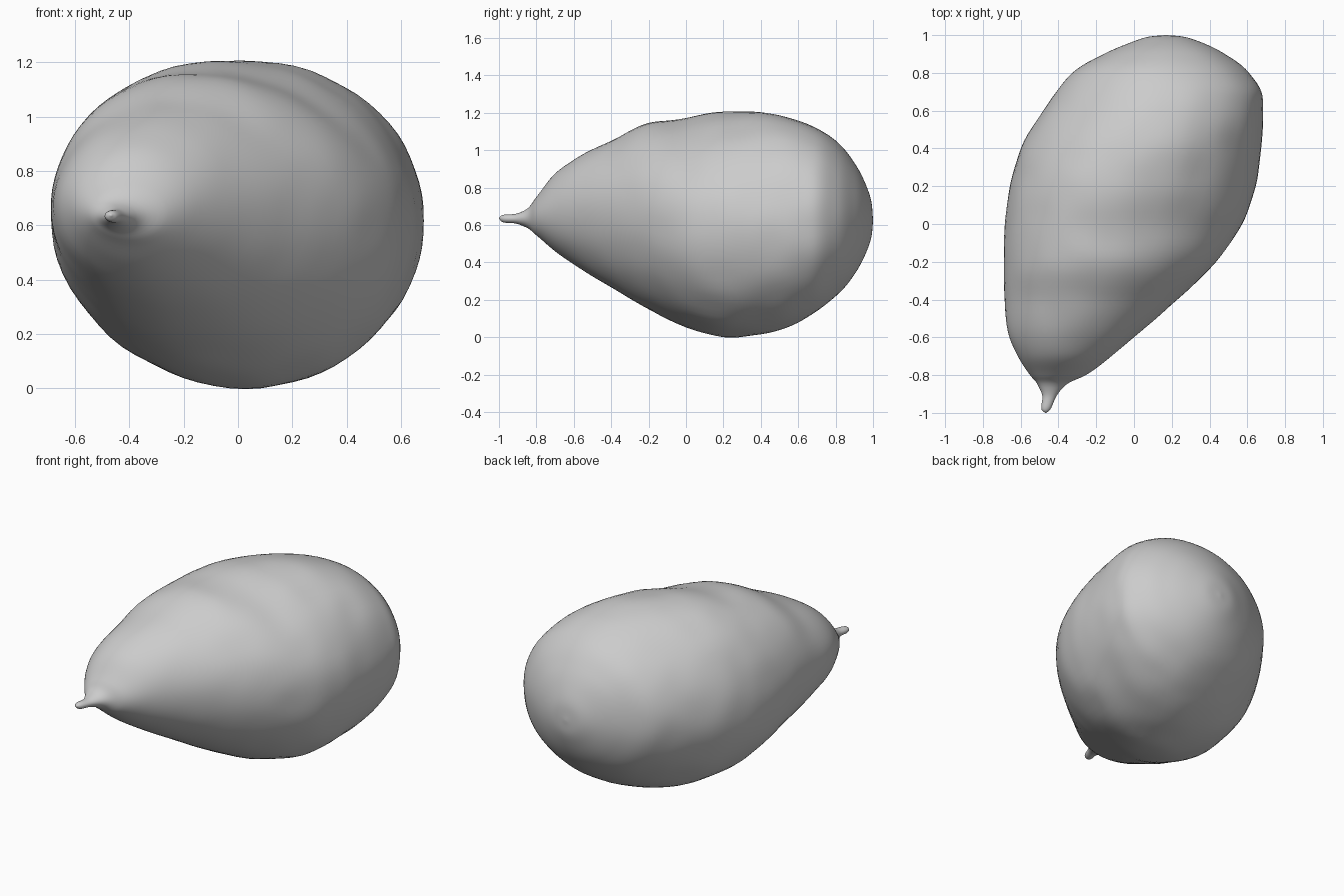
import bpy
import bmesh
import math
from mathutils import Vector, noise

# Remove the default cube only
cube = bpy.data.objects.get("Cube")
if cube:
    bpy.data.objects.remove(cube, do_unlink=True)

SEGMENTS = 72      # points around each ring
STEPS = 6          # rings between neighbouring stations

# Stations along the fruit: y, x min, x max, z min, z max, sideways lean of the crest
STATIONS = [
    (-1.0, -.47, -.465, .635, .64, 0),
    (-.985, -.488, -.446, .618, .652, 0),
    (-.91, -.485, -.41, .608, .66, 0),
    (-.86, -.505, -.37, .59, .68, 0),
    (-.8, -.55, -.255, .545, .75, 0),
    (-.7, -.615, -.12, .46, .875, 0),
    (-.6, -.66, 0, .39, .95, 0),
    (-.4, -.685, .23, .265, 1.05, -.02),
    (-.2, -.69, .435, .15, 1.145, -.05),
    (0, -.685, .575, .052, 1.172, -.08),
    (.2, -.655, .645, .003, 1.207, -.05),
    (.4, -.60, .67, .016, 1.203, .01),
    (.6, -.48, .685, .08, 1.16, .03),
    (.7, -.41, .677, .14, 1.115, .02),
    (.8, -.325, .61, .22, 1.05, .01),
    (.9, -.16, .48, .335, .935, 0),
    (.96, -.02, .36, .445, .82, 0),
    (.99, .07, .27, .53, .73, 0),
    (1.0, .165, .175, .62, .63, 0),
]


def smooth_stations(stations):
    """Refine the stations into close cross-sections, spaced by distance so no seams show."""
    points = [Vector(s) for s in stations]
    last = len(points) - 1
    spans = [(b - a).length for a, b in zip(points, points[1:])]
    slopes = [(b - a) / h for a, b, h in zip(points, points[1:], spans)]
    tangents = [slopes[0]]
    for i in range(1, last):
        before, after = spans[i - 1], spans[i]
        tangents.append((slopes[i - 1] * after + slopes[i] * before) / (before + after))
    tangents.append(slopes[-1])

    sections = []
    for i in range(last):
        for k in range(STEPS):
            t = k / STEPS
            blend = t * t * (3 - 2 * t)
            sections.append(points[i].lerp(points[i + 1], blend)
                            + tangents[i] * (spans[i] * t * (1 - t) ** 2)
                            - tangents[i + 1] * (spans[i] * t * t * (1 - t)))
    sections.append(points[last])
    return sections


def ring_point(section, angle):
    """Point on a leaning oval, with a faint lumpiness of the skin."""
    y, left, right, low, high, lean = section
    up = math.sin(angle)
    rx, rz = (right - left) / 2, (high - low) / 2
    shift = (lean if up > 0 else 0.04 * rx) * up * up
    point = Vector(((left + right) / 2 + rx * math.cos(angle) + shift,
                    y, (low + high) / 2 + rz * up))
    lump = 0.01 * noise.noise(point * 6) * min(rx, rz)
    return point + Vector((math.cos(angle), 0, up)) * lump


def make_material(name, colour):
    material = bpy.data.materials.new(name)
    material.use_nodes = True
    material.diffuse_color = colour
    shader = next(n for n in material.node_tree.nodes if n.type == 'BSDF_PRINCIPLED')
    shader.inputs["Base Color"].default_value = colour
    return material


# Fruit body with its pointed stem, lofted from one end to the other
bm = bmesh.new()
rings = [[bm.verts.new(ring_point(section, math.tau * j / SEGMENTS)) for j in range(SEGMENTS)]
         for section in smooth_stations(STATIONS)]
for ring, following in zip(rings, rings[1:]):
    for j in range(SEGMENTS):
        k = (j + 1) % SEGMENTS
        bm.faces.new((ring[j], ring[k], following[k], following[j]))
bm.faces.new(rings[0])
bm.faces.new(rings[-1])
bmesh.ops.recalc_face_normals(bm, faces=bm.faces)

mesh = bpy.data.meshes.new("fruit_body")
bm.to_mesh(mesh)
bm.free()
fruit = bpy.data.objects.new("fruit_body", mesh)
bpy.context.collection.objects.link(fruit)
mesh.materials.append(make_material("plain grey", (0.6, 0.6, 0.6, 1)))

# Smooth skin
bpy.ops.object.select_all(action='DESELECT')
fruit.select_set(True)
bpy.context.view_layer.objects.active = fruit
bpy.ops.object.shade_smooth_by_angle(angle=math.radians(60))
